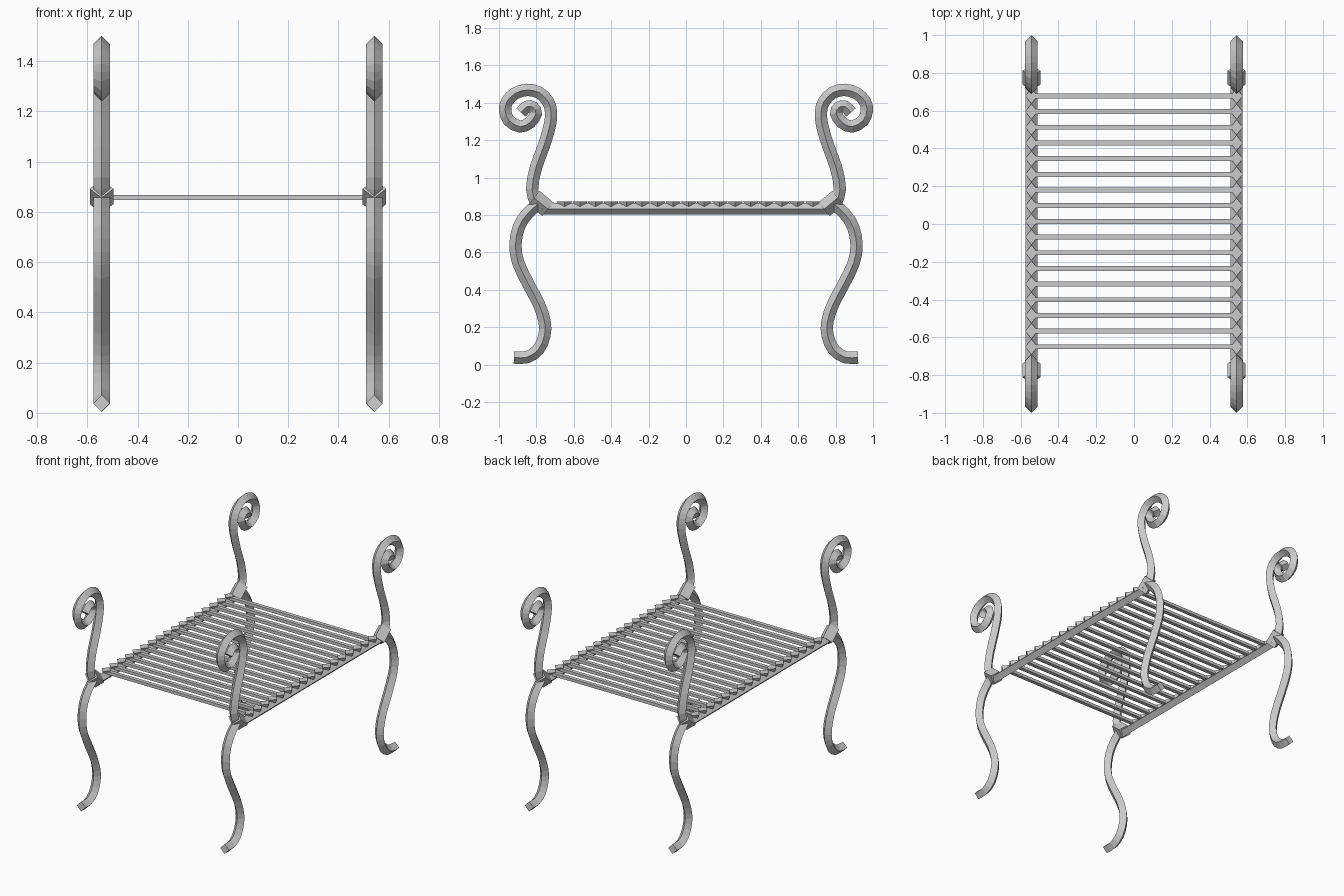
import bpy, bmesh, math
from mathutils import Vector

if "Cube" in bpy.data.objects:
    bpy.data.objects.remove(bpy.data.objects["Cube"])

SIDE_X = 0.543


def finish(bm, name):
    bmesh.ops.recalc_face_normals(bm, faces=bm.faces)
    me = bpy.data.meshes.new(name)
    bm.to_mesh(me)
    bm.free()
    ob = bpy.data.objects.new(name, me)
    bpy.context.collection.objects.link(ob)
    return ob


def smooth_path(pts, steps):
    """Catmull-Rom interpolation of (y, z) points."""
    p = [Vector(q) for q in pts]
    p = [2 * p[0] - p[1]] + p + [2 * p[-1] - p[-2]]
    out = []
    for i in range(1, len(p) - 2):
        a, b, c, d = p[i - 1:i + 3]
        for k in range(steps):
            t = k / steps
            out.append(0.5 * (2 * b + (c - a) * t + (2 * a - 5 * b + 4 * c - d) * t * t
                              + (3 * b - a - 3 * c + d) * t ** 3))
    return out + [p[-2]]


def diamond_bar(name, path, r, x, flip=1):
    """Sweep a square bar, turned on edge, along a path in the yz plane."""
    path = [Vector((q[0] * flip, q[1])) for q in path]
    bm = bmesh.new()
    rings = []
    for i, c in enumerate(path):
        t = (path[min(i + 1, len(path) - 1)] - path[max(i - 1, 0)]).normalized()
        n = Vector((-t.y, t.x)) * r
        rings.append([bm.verts.new(v) for v in (
            (x + r, c.x, c.y), (x, c.x + n.x, c.y + n.y),
            (x - r, c.x, c.y), (x, c.x - n.x, c.y - n.y))])
    for a, b in zip(rings, rings[1:]):
        for k in range(4):
            bm.faces.new((a[k], a[(k + 1) % 4], b[(k + 1) % 4], b[k]))
    bm.faces.new(rings[0])
    bm.faces.new(rings[-1])
    return finish(bm, name)


leg = smooth_path([(.92, .038), (.85, .04), (.79, .08), (.757, .155), (.756, .23), (.787, .325),
                   (.845, .435), (.897, .545), (.912, .64), (.894, .735), (.85, .805), (.79, .86)], 2)
scroll = smooth_path([(.80, .862), (.823, .937), (.802, 1.055), (.759, 1.172), (.727, 1.284),
                      (.722, 1.353), (.738, 1.407), (.786, 1.455), (.85, 1.469), (.914, 1.45),
                      (.957, 1.407), (.967, 1.359), (.947, 1.305), (.888, 1.273), (.834, 1.295),
                      (.802, 1.343), (.818, 1.375), (.85, 1.38), (.882, 1.348)], 2)

for x, side in ((-SIDE_X, "left"), (SIDE_X, "right")):
    # legs, scrolls and collars at each corner
    for flip, end in ((-1, "front"), (1, "back")):
        diamond_bar(f"{end}_{side}_leg", leg, .033, x, flip)
        diamond_bar(f"{end}_{side}_scroll", scroll, .033, x, flip)
        diamond_bar(f"{end}_{side}_collar", [(.812, .892), (.738, .831)], .047, x, flip)
    # side rail
    diamond_bar(f"{side}_rail", [(-.77, .833), (.77, .833)], .031, x)

# slats with flared diamond ends
for i in range(17):
    y = -.65 + i * .083
    bm = bmesh.new()
    bmesh.ops.create_cube(bm, size=1)
    for v in bm.verts:
        v.co = (v.co.x * 2 * SIDE_X, y + v.co.y * .026, .858 + v.co.z * .02)
    for x in (-SIDE_X, SIDE_X):
        lower, upper = [], []
        for k in range(4):
            c, s = math.cos(k * math.pi / 2), math.sin(k * math.pi / 2)
            lower.append(bm.verts.new((x + c * .02, y + s * .024, .845)))
            upper.append(bm.verts.new((x + c * .033, y + s * .041, .872)))
        for k in range(4):
            j = (k + 1) % 4
            bm.faces.new((lower[k], lower[j], upper[j], upper[k]))
        bm.faces.new(upper)
        bm.faces.new(lower)
    finish(bm, f"slat_{i + 1}")
